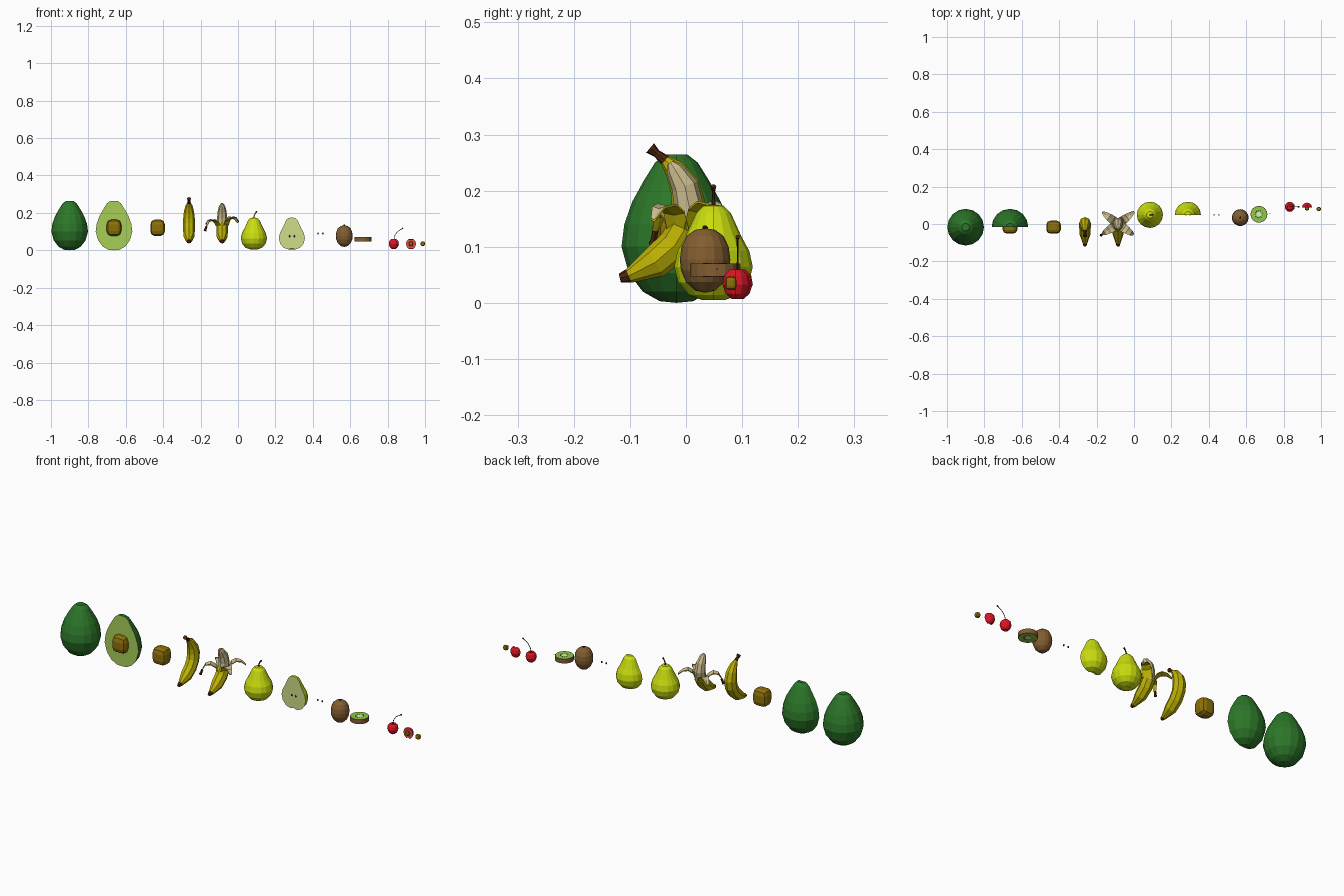
import bpy, bmesh
from math import sin, cos, pi
from mathutils import Vector, Matrix

if "Cube" in bpy.data.objects:
    bpy.data.objects.remove(bpy.data.objects["Cube"])


def mat(name, r, g, b):
    m = bpy.data.materials.new(name)
    m.diffuse_color = [(c / 255) ** 2.2 for c in (r, g, b)] + [1]
    m.use_nodes = True
    m.node_tree.nodes["Principled BSDF"].inputs["Base Color"].default_value = m.diffuse_color
    return m


GREEN = mat("avocado_skin", 48, 118, 45)
LIME = mat("avocado_flesh", 166, 205, 88)
SEED = mat("seed_brown", 140, 112, 18)
YELLOW = mat("banana_skin", 188, 176, 12)
CREAM = mat("banana_flesh", 200, 184, 138)
BROWN = mat("stem_brown", 78, 42, 22)
PEAR = mat("pear_skin", 200, 220, 22)
PALE = mat("pear_flesh", 205, 220, 135)
DARK = mat("dark_seed", 45, 32, 22)
FUZZ = mat("kiwi_skin", 130, 94, 52)
KIWI = mat("kiwi_flesh", 140, 200, 75)
CORE = mat("kiwi_core", 225, 235, 195)
RED = mat("cherry_skin", 222, 28, 40)
REDIN = mat("cherry_flesh", 225, 80, 75)


def finish(bm, name, mats, loc=(0, 0, 0)):
    bmesh.ops.recalc_face_normals(bm, faces=bm.faces)
    me = bpy.data.meshes.new(name)
    bm.to_mesh(me)
    bm.free()
    for m in mats:
        me.materials.append(m)
    ob = bpy.data.objects.new(name, me)
    ob.location = loc
    bpy.context.collection.objects.link(ob)
    return ob


def lathe(name, prof, loc, mats, half=False, seg=16, bands=None):
    """Revolve (r, z) points; half keeps the +y side and caps it with a skin rim."""
    bm = bmesh.new()
    n = seg // 2 + 1 if half else seg
    rings = []
    for r, z in prof:
        if r == 0:
            rings.append([bm.verts.new((0, 0, z))] * n)
        else:
            rings.append([bm.verts.new((r * cos(2 * pi * i / seg), r * sin(2 * pi * i / seg), z))
                          for i in range(n)])
    for k, (a, b) in enumerate(zip(rings, rings[1:])):
        for i in range(n - 1 if half else n):
            j = (i + 1) % n
            vs = list(dict.fromkeys((a[i], a[j], b[j], b[i])))
            bm.faces.new(vs).material_index = bands[k] if bands else 0
    if half:
        loop = [r[0] for r in rings] + [r[-1] for r in rings[-2:0:-1]]
        cap = bm.faces.new(loop)
        cap.material_index = 0
        bmesh.ops.inset_region(bm, faces=[cap], thickness=0.003, use_even_offset=True)
        cap.material_index = 1
    return finish(bm, name, mats, loc)


def tube(name, pts, radii, side, mats, sides=8, bands=None, loc=(0, 0, 0)):
    """Loft rings along a planar path; side is the normal of the path's plane."""
    bm = bmesh.new()
    P, side = [Vector(p) for p in pts], Vector(side)
    rings = []
    for i, p in enumerate(P):
        t = (P[min(i + 1, len(P) - 1)] - P[max(i - 1, 0)]).normalized()
        nrm = t.cross(side)
        rings.append([bm.verts.new(p + radii[i] * (side * cos(2 * pi * k / sides) + nrm * sin(2 * pi * k / sides)))
                      for k in range(sides)])
    for q, (a, b) in enumerate(zip(rings, rings[1:])):
        for k in range(sides):
            j = (k + 1) % sides
            bm.faces.new((a[k], a[j], b[j], b[k])).material_index = bands[q] if bands else 0
    bm.faces.new(rings[0]).material_index = bands[0] if bands else 0
    bm.faces.new(rings[-1]).material_index = bands[-1] if bands else 0
    return finish(bm, name, mats, loc)


def pit(name, loc, size, bevel=0.3):
    bm = bmesh.new()
    bmesh.ops.create_cube(bm, size=1)
    bmesh.ops.bevel(bm, geom=bm.edges[:], offset=bevel, segments=2, profile=0.5, affect='EDGES')
    bmesh.ops.scale(bm, vec=size, verts=bm.verts)
    return finish(bm, name, [SEED], loc)


def blob(name, loc, size, m):
    bm = bmesh.new()
    bmesh.ops.create_uvsphere(bm, u_segments=8, v_segments=6, radius=1)
    bmesh.ops.scale(bm, vec=size, verts=bm.verts)
    return finish(bm, name, [m], loc)


# Avocado: whole, half with stone, loose stone
avo = [(0, 0), (.03, .003), (.06, .02), (.085, .053), (.098, .1), (.093, .14), (.079, .18),
       (.058, .218), (.038, .25), (.02, .264), (0, .264)]
lathe("avocado", avo, (-.9, -.017, 0), [GREEN])
lathe("avocado_half", avo, (-.663, -.017, 0), [GREEN, LIME], half=True)
for x, nm in ((-.663, "avocado_stone"), (-.43, "avocado_stone_loose")):
    pit(nm, (x, -.017, .12), (.078, .07, .088))

# Banana: whole
path = [(-.118, .044), (-.102, .048), (-.055, .072), (-.02, .102), (.0, .135), (.006, .17),
        (-.002, .208), (-.02, .238), (-.037, .254), (-.052, .266), (-.064, .276)]
rad = [.008, .013, .029, .031, .031, .031, .027, .019, .01, .007, .011]
pts = [(0, y, z) for y, z in path]
tube("banana", pts, rad, (1, 0, 0), [YELLOW, BROWN], loc=(-.262, 0, 0),
     bands=[1] + [0] * 7 + [1] * 2)

# Banana: half peeled, flesh and four curled peels
bx = -.085
tube("peeled_banana_base", pts[:5], rad[:5], (1, 0, 0), [YELLOW, BROWN], loc=(bx, 0, 0), bands=[1, 0, 0, 0])
tube("peeled_banana_flesh", pts[3:8] + [(0, -.028, .25)], [.025, .027, .027, .024, .016, .006],
     (1, 0, 0), [CREAM], loc=(bx, 0, 0))


def peel(name, ang, reach, lift, drop, tip):
    bm = bmesh.new()
    d, s = Vector((cos(ang), sin(ang), 0)), Vector((-sin(ang), cos(ang), 0))
    curve = [(.026, .13, .024), (.038, .15 + lift, .023), (.06, .163 + lift, .02),
             (.085, .158 + lift, .014), (reach, .15 + lift - drop, .006)]
    rows = []
    for r, z, w in curve:
        c = d * r + Vector((bx, 0, z))
        up = [c - s * w + Vector((0, 0, .004)), c, c + s * w + Vector((0, 0, .004))]
        lo = [p - Vector((0, 0, .004)) - d * .001 * (r < .04) for p in up]
        rows.append([bm.verts.new(p) for p in up + lo[::-1]])
    for k, (a, b) in enumerate(zip(rows, rows[1:])):
        for i in range(6):
            f = bm.faces.new((a[i], a[(i + 1) % 6], b[(i + 1) % 6], b[i]))
            f.material_index = 0 if i < 2 else 1
    bm.faces.new(rows[0]).material_index = 1
    bm.faces.new(rows[-1]).material_index = 1
    finish(bm, name, [CREAM, YELLOW])
    if tip:
        e = d * reach + Vector((bx, 0, .15 + lift - drop))
        q = d * .006 + Vector((0, 0, -.016))
        tube(name + "_stem", [e, e + q, e + q * 1.5], [.006, .006, .008], s, [BROWN], 6)


for i, (a, reach, lift, drop, tip) in enumerate([(37, .108, .015, .012, 0), (143, .106, .0, .01, 0),
                                                 (213, .1, -.002, .02, 1), (325, .1, .01, .012, 0)]):
    peel(f"banana_peel_{i + 1}", a * pi / 180, reach, lift, drop, tip)

# Pear: whole with stem, half with seeds, loose seeds
pear = [(0, .01), (.02, .005), (.045, .014), (.063, .036), (.07, .064), (.064, .092), (.05, .118),
        (.04, .14), (.031, .16), (.018, .173), (0, .175)]
py = .049
lathe("pear", pear, (.085, py, 0), [PEAR])
tube("pear_stem", [(.085, py, .17), (.087, py, .186), (.093, py, .199), (.101, py, .208)],
     [.004, .003, .003, .005], (0, 1, 0), [BROWN], 6)
lathe("pear_half", pear, (.288, py, 0), [PEAR, PALE], half=True)
for x, y, z, nm in ((.277, py, .075, "pear_seed"), (.3, py, .075, "pear_seed"),
                    (.428, py, .09, "loose_pear_seed"), (.454, py, .09, "loose_pear_seed")):
    blob(nm, (x, y, z), (.004, .003, .006), DARK)

# Kiwi: whole, slice with ring of seeds, loose seed
lathe("kiwi", [(0, .018), (.018, .022), (.034, .037), (.043, .058), (.045, .077), (.042, .1), (.033, .119),
               (.018, .13), (0, .133)], (.568, .034, 0), [FUZZ])
blob("kiwi_tip", (.568, .034, .134), (.005, .005, .004), DARK)
z0, z1 = .047, .07
lathe("kiwi_slice", [(0, z0), (.013, z0), (.042, z0), (.045, z0), (.045, z1), (.042, z1), (.013, z1), (0, z1)],
      (.668, .052, 0), [FUZZ, KIWI, CORE], bands=[2, 1, 0, 0, 0, 1, 2])
for i in range(12):
    a = i * pi / 6 + .13
    for z in (z0, z1):
        ob = blob("kiwi_seed", (.668 + .019 * cos(a), .052 + .019 * sin(a), z), (.003, .0014, .001), DARK)
        ob.rotation_euler.z = a
blob("loose_kiwi_seed", (.727, .055, .06), (.0025, .0014, .001), DARK)

# Cherry: whole with stem, half with stone, loose stone
cherry = [(0, .011), (.011, .007), (.021, .016), (.027, .033), (.024, .049), (.014, .059), (.006, .058), (0, .054)]
lathe("cherry", cherry, (.833, .092, 0), [RED], seg=12)
tube("cherry_stem", [(.833, .092, .054), (.837, .092, .077), (.851, .092, .098), (.872, .092, .112), (.883, .092, .118)],
     [.0018, .0015, .0015, .0018, .004], (0, 1, 0), [BROWN], 6)
lathe("cherry_half", cherry, (.925, .087, 0), [RED, REDIN], half=True, seg=12)
pit("cherry_stone", (.925, .083, .035), (.022, .02, .024))
pit("loose_cherry_stone", (.988, .08, .035), (.023, .02, .024))
